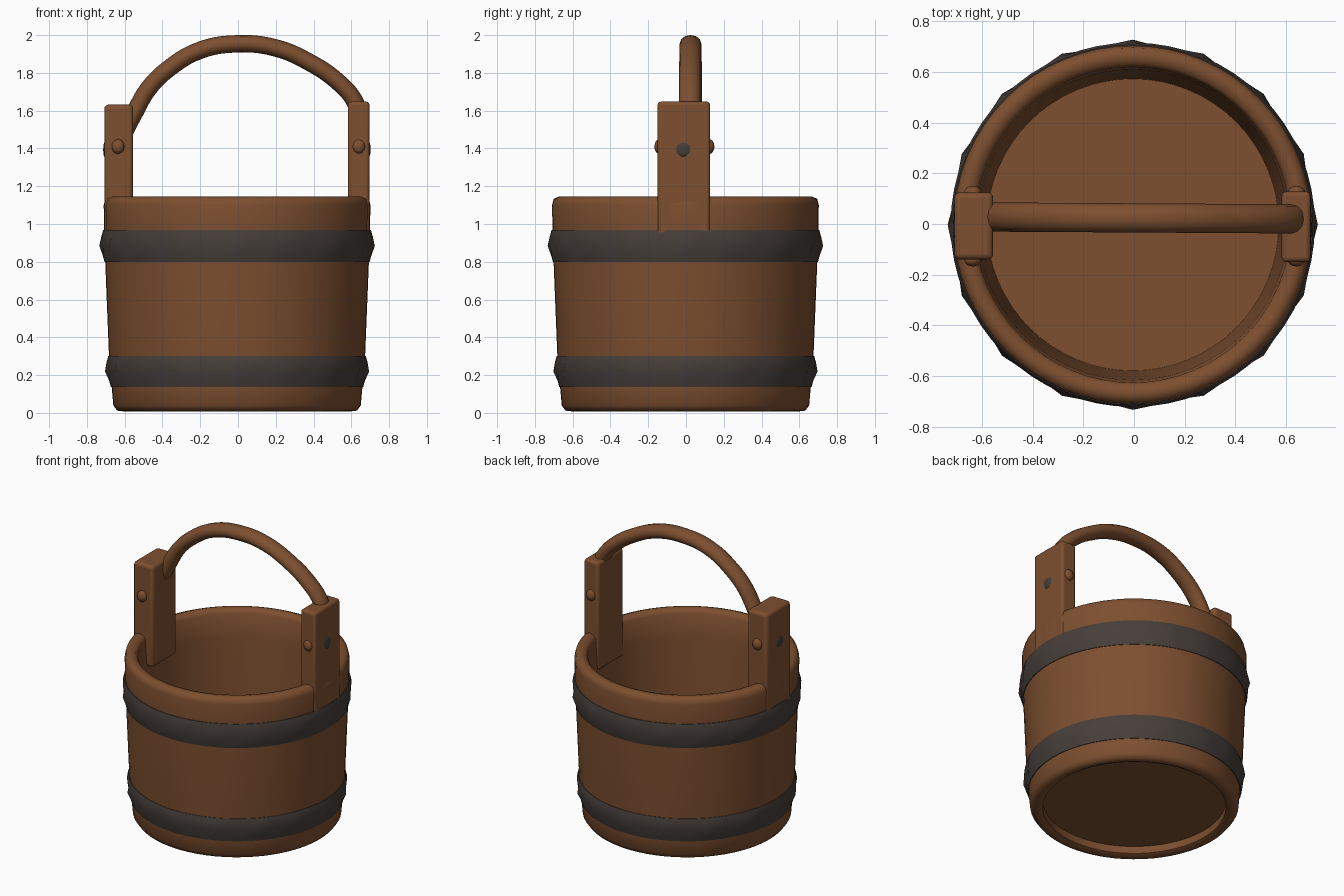
import bpy, bmesh, math
from mathutils import Vector

if "Cube" in bpy.data.objects:
    bpy.data.objects.remove(bpy.data.objects["Cube"])


def material(name, rgb):
    m = bpy.data.materials.new(name)
    m.diffuse_color = (*rgb, 1)
    m.use_nodes = True
    m.node_tree.nodes["Principled BSDF"].inputs["Base Color"].default_value = m.diffuse_color
    return m


wood = material("brown wood", (0.205, 0.078, 0.029))
iron = material("dark iron", (0.062, 0.049, 0.043))


def finish(name, bm, mat, angle=40, bevel=0):
    bmesh.ops.recalc_face_normals(bm, faces=bm.faces)
    me = bpy.data.meshes.new(name)
    bm.to_mesh(me)
    bm.free()
    ob = bpy.data.objects.new(name, me)
    bpy.context.collection.objects.link(ob)
    me.materials.append(mat)
    if bevel:
        b = ob.modifiers.new("soft edges", 'BEVEL')
        b.width, b.segments = bevel, 3
    bpy.ops.object.select_all(action='DESELECT')
    ob.select_set(True)
    bpy.context.view_layer.objects.active = ob
    bpy.ops.object.shade_smooth_by_angle(angle=math.radians(angle))
    return ob


def lathe(name, profile, mat, bump=None, n=64, angle=40):
    """Spin a closed (radius, z) profile; bump(i, j) adds to the radius."""
    bm = bmesh.new()
    rings = []
    for i in range(n):
        a = 2 * math.pi * i / n
        ring = []
        for j, (r, z) in enumerate(profile):
            r += bump(i, j) if bump else 0
            ring.append(bm.verts.new((r * math.cos(a) - 0.005, r * math.sin(a) - 0.003, z)))
        rings.append(ring)
    k = len(profile)
    for i in range(n):
        p, q = rings[i], rings[(i + 1) % n]
        for j in range(k):
            bm.faces.new((p[j], q[j], q[(j + 1) % k], p[(j + 1) % k]))
    return finish(name, bm, mat, angle)


# Bucket wall: open tube with rounded rim and foot
lathe("bucket_wall", [
    (0.575, 0.02), (0.60, 0.008), (0.635, 0.012), (0.655, 0.04), (0.664, 0.14),
    (0.678, 0.30), (0.698, 0.80), (0.704, 0.97), (0.706, 1.10), (0.698, 1.133),
    (0.67, 1.145), (0.637, 1.138), (0.622, 1.115), (0.612, 0.95), (0.575, 0.12)], wood, angle=60)

# Bucket floor: disc raised a little above the foot
bm = bmesh.new()
bmesh.ops.create_cone(bm, cap_ends=True, segments=64, radius1=0.60, radius2=0.60, depth=0.06)
bmesh.ops.translate(bm, verts=bm.verts, vec=(-0.005, -0.003, 0.10))
finish("bucket_floor", bm, wood)

# Iron hoops: swollen bands with sixteen blunt points around the middle
for name, z0, z1, r0, r1 in (("lower_hoop", 0.138, 0.30, 0.668, 0.682),
                             ("upper_hoop", 0.80, 0.968, 0.702, 0.709)):
    zm, h = (z0 + z1) / 2, z1 - z0
    lathe(name, [(r0 - 0.03, z0), (r0, z0), (r0 + 0.009, z0 + h * 0.2),
                 ((r0 + r1) / 2 + 0.009, zm),
                 (r1 + 0.009, z1 - h * 0.2), (r1, z1), (r1 - 0.03, z1)],
          iron, lambda i, j: 0.015 if j == 3 and i % 4 == 0 else 0, angle=60)


def box(name, lo, hi, bevel):
    bm = bmesh.new()
    bmesh.ops.create_cube(bm, size=1)
    for v in bm.verts:
        v.co = [lo[k] if v.co[k] < 0 else hi[k] for k in range(3)]
    finish(name, bm, wood, 40, bevel)


# Handle posts: tall staves standing in the wall
box("left_post", (-0.708, -0.14, 0.93), (-0.555, 0.125, 1.632), 0.022)
box("right_post", (0.582, -0.15, 0.90), (0.696, 0.128, 1.648), 0.018)


def stud(name, pos, scale, mat):
    bm = bmesh.new()
    bmesh.ops.create_icosphere(bm, subdivisions=2, radius=1)
    for v in bm.verts:
        v.co = Vector([v.co[k] * scale[k] + pos[k] for k in range(3)])
    finish(name, bm, mat)


# Post fixings: dark nail on each outer face, wooden peg ends on both edges
for side, outer, mid in (("left", -0.706, -0.635), ("right", 0.694, 0.64)):
    stud(side + "_nail", (outer, -0.015, 1.395), (0.008, 0.04, 0.04), iron)
    for end, y in (("front", -0.142), ("back", 0.125)):
        stud(f"{side}_{end}_peg", (mid, y, 1.41), (0.035, 0.026, 0.04), wood)

# Arched carrying handle: oval bar swept along a smooth path
cu = bpy.data.curves.new("handle_path", 'CURVE')
cu.dimensions = '3D'
path = [(-0.60, 1.49), (-0.55, 1.585), (-0.475, 1.715), (-0.37, 1.82), (-0.20, 1.92),
        (0, 1.954), (0.20, 1.932), (0.38, 1.855), (0.53, 1.752), (0.615, 1.655), (0.645, 1.57)]
sp = cu.splines.new('BEZIER')
sp.bezier_points.add(len(path) - 1)
for p, (x, z) in zip(sp.bezier_points, path):
    p.co = (x, 0, z)
    p.handle_left_type = p.handle_right_type = 'AUTO'
sp.resolution_u = 5
cu.bevel_depth, cu.bevel_resolution, cu.use_fill_caps = 0.046, 4, True
tmp = bpy.data.objects.new("handle_path", cu)
bpy.context.collection.objects.link(tmp)
bpy.context.view_layer.update()
bm = bmesh.new()
bm.from_mesh(tmp.to_mesh())
tmp.to_mesh_clear()
bpy.data.objects.remove(tmp)
for v in bm.verts:
    v.co.y = v.co.y * 1.25 + 0.024 - 0.006 * v.co.x
finish("handle", bm, wood)
